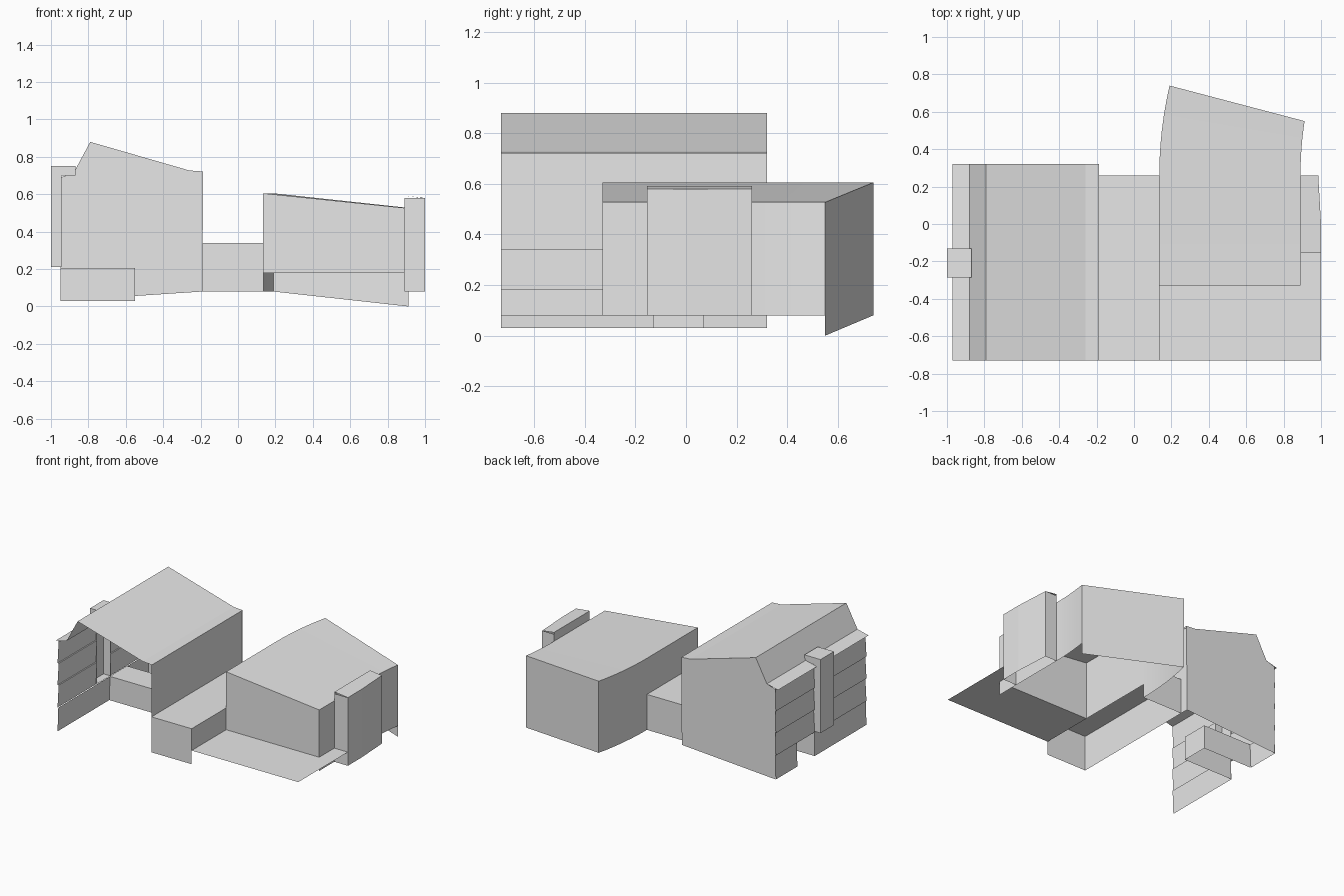
import bpy

cube = bpy.data.objects.get("Cube")
if cube:
    bpy.data.objects.remove(cube, do_unlink=True)

grey = bpy.data.materials.new("plain grey")
grey.use_nodes = True
COLOUR = (0.8, 0.8, 0.8, 1)
grey.diffuse_color = COLOUR
grey.node_tree.nodes["Principled BSDF"].inputs["Base Color"].default_value = COLOUR


def add_mesh(name, verts, faces):
    mesh = bpy.data.meshes.new(name)
    mesh.from_pydata(verts, [], faces)
    mesh.materials.append(grey)
    mesh.update()
    obj = bpy.data.objects.new(name, mesh)
    bpy.context.collection.objects.link(obj)
    return obj


def panel(name, points):
    return add_mesh(name, points, [tuple(range(len(points)))])


def sweep_y(name, profile, y0, y1):
    """Sheet made by sweeping an open (x, z) profile along y."""
    n = len(profile)
    verts = [(x, y, z) for y in (y0, y1) for x, z in profile]
    return add_mesh(name, verts, [(i, i + 1, n + i + 1, n + i) for i in range(n - 1)])


def shell(name, x, y, z, skip=""):
    """Box without the sides listed in skip: l r f b (walls), d u (floor, top)."""
    verts = [(px, py, pz) for pz in z for px, py in
             ((x[0], y[0]), (x[1], y[0]), (x[1], y[1]), (x[0], y[1]))]
    sides = dict(f=(0, 1, 5, 4), r=(1, 2, 6, 5), b=(2, 3, 7, 6),
                 l=(3, 0, 4, 7), d=(3, 2, 1, 0), u=(4, 5, 6, 7))
    return add_mesh(name, verts, [f for k, f in sides.items() if k not in skip])


# Tall open-fronted house
FRONT, BACK = -0.73, 0.32
WALL_L, WALL_R = -0.95, -0.19
roof = [(-0.97, 0.69), (-0.88, 0.712), (-0.79, 0.88), (-0.26, 0.727), (-0.187, 0.722)]
sweep_y("tall_house_roof", roof, FRONT, BACK)
sweep_y("tall_house_eave", [(-0.187, 0.722), (-0.187, 0.71), (WALL_R, 0.71)], FRONT, BACK)
panel("tall_house_side_wall", [(WALL_R, FRONT, 0.08), (WALL_R, BACK, 0.08),
                               (WALL_R, BACK, 0.72), (WALL_R, FRONT, 0.72)])
panel("tall_house_back_wall", [(WALL_R, BACK, 0.08), (WALL_L, BACK, 0.03)] +
      [(max(x, WALL_L), BACK, z) for x, z in roof])

# Lapped siding, with gaps for the chimney and the hearth
HEARTH_TOP = 0.205
boards = [HEARTH_TOP, 0.37, 0.53, 0.695]
upper = []
for low, high in zip(boards, boards[1:]):
    upper += [(WALL_L - 0.003, low), (WALL_L + 0.006, high)]
lower = [(WALL_L - 0.003, 0.03), (WALL_L + 0.003, HEARTH_TOP)]
for i, (y0, y1) in enumerate([(FRONT, -0.285), (-0.13, BACK)]):
    sweep_y(f"siding_upper_{i}", upper, y0, y1)
for i, (y0, y1) in enumerate([(FRONT, -0.13), (0.07, BACK)]):
    sweep_y(f"siding_lower_{i}", lower, y0, y1)

# Chimney and hearth of the tall house
shell("tall_house_chimney_shaft", (-1, -0.945), (-0.285, -0.13), (0.21, 0.70), "ru")
shell("tall_house_chimney_cap", (-1, -0.87), (-0.285, -0.13), (0.70, 0.75), "d")
shell("hearth", (WALL_L, -0.55), (-0.13, 0.07), (0.03, HEARTH_TOP), "ld")

# Low link between the houses
LINK_R = 0.135
shell("link_block", (WALL_R, LINK_R), (FRONT, 0.26), (0.08, 0.34), "lrd")
panel("link_side_wall", [(LINK_R, FRONT, 0.18), (LINK_R, 0.26, 0.18),
                         (LINK_R, 0.26, 0.34), (LINK_R, FRONT, 0.34)])

# Deck in front of the low house
panel("deck", [(LINK_R, FRONT, 0.18), (1, FRONT, 0.18), (1, -0.155, 0.18),
               (0.89, -0.155, 0.18), (0.89, -0.33, 0.18), (LINK_R, -0.33, 0.18)])

# Low house: stations along y give the west x, east x and the y of each side
HOUSE_F = -0.33
stations = []
for i in range(7):
    t = i / 6
    stations.append(((LINK_R + 0.055 * t * t, 0.26 + 0.48 * t),
                     (0.89 + 0.022 * t * t, 0.26 + 0.29 * t)))
stations.insert(0, ((LINK_R, HOUSE_F), (0.89, HOUSE_F)))


def curved_wall(name, path, top, bottom):
    n = len(path)
    verts = [(x, y, z) for z in (bottom, top) for x, y in path]
    return add_mesh(name, verts, [(i, i + 1, n + i + 1, n + i) for i in range(n - 1)])


west = [s[0] for s in stations]
east = [s[1] for s in stations]
EAVE, RIDGE = 0.527, 0.605
walls = [curved_wall("low_house_west_wall_front", west[:2], RIDGE, 0.18),
         curved_wall("low_house_west_wall_back", west[1:], RIDGE, 0.08),
         curved_wall("low_house_east_wall", east, EAVE, 0.08)]
n = len(west)
walls.append(add_mesh("low_house_roof",
                      [(x, y, RIDGE) for x, y in west] + [(x, y, EAVE) for x, y in east],
                      [(i, n + i, n + i + 1, i + 1) for i in range(n - 1)]))
for obj in walls:
    obj.data.shade_smooth()
panel("low_house_front_wall", [(LINK_R, HOUSE_F, 0.18), (0.89, HOUSE_F, 0.18),
                               (0.89, HOUSE_F, EAVE), (LINK_R, HOUSE_F, RIDGE)])
panel("low_house_back_wall", [(*east[-1], 0), (*west[-1], 0.08),
                              (*west[-1], RIDGE), (*east[-1], EAVE)])

# Chimney of the low house, with a slightly tapered outer side
outline = [(0.89, -0.155), (1, -0.155), (1, 0), (0.985, 0.26), (0.89, 0.26)]
curved_wall("low_house_chimney", outline, 0.58, 0.08)
sweep_y("low_house_chimney_inner_side", [(0.89, EAVE), (0.89, 0.592)], -0.155, 0.26)
panel("low_house_chimney_top", [(x, y, 0.592 if x < 0.9 else 0.58) for x, y in outline])
